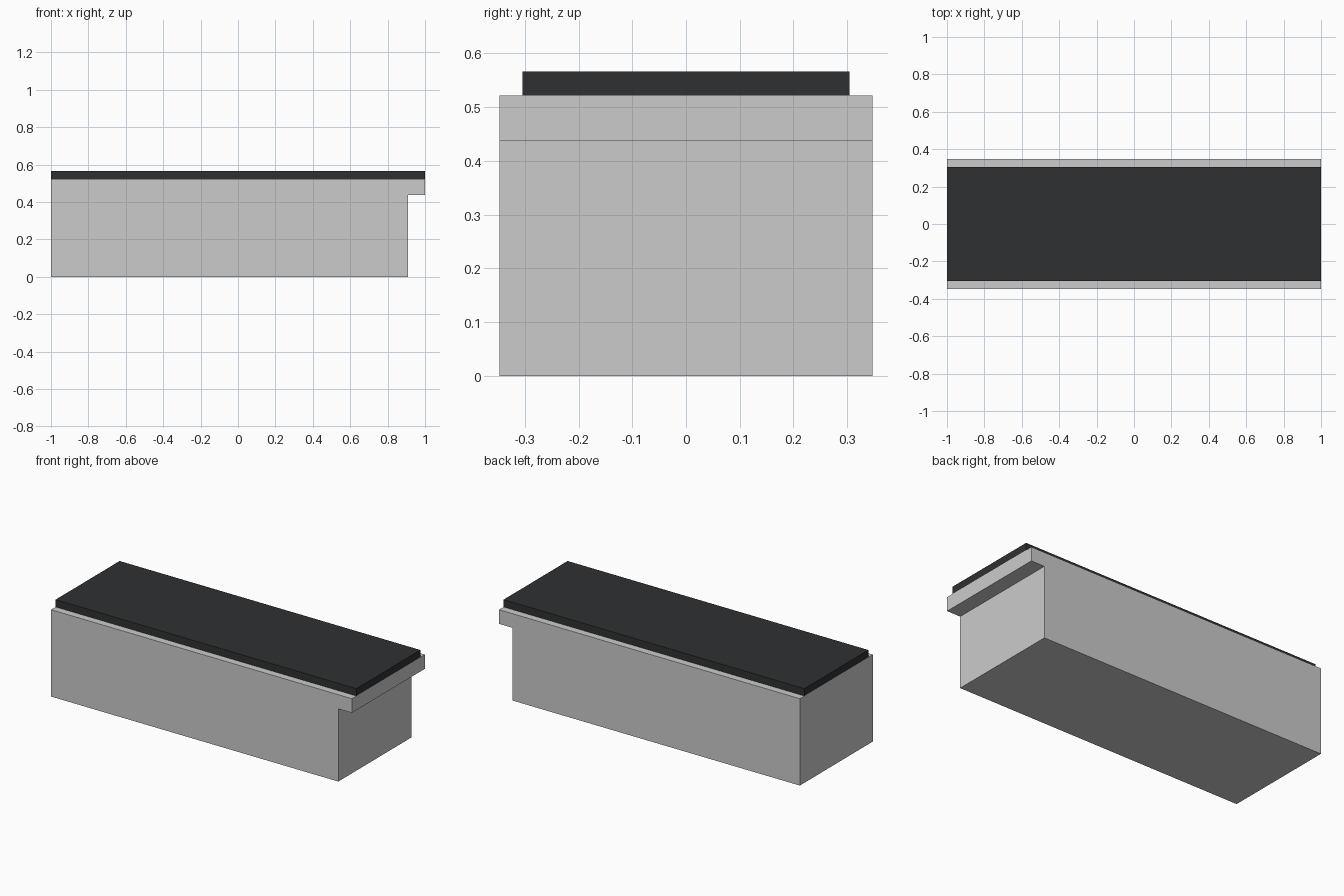
import bpy, bmesh

if "Cube" in bpy.data.objects:
    bpy.data.objects.remove(bpy.data.objects["Cube"])


def extrude_profile(name, points, half_depth):
    """Extrude an x-z profile symmetrically along y."""
    bm = bmesh.new()
    face = bm.faces.new([bm.verts.new((x, -half_depth, z)) for x, z in points])
    new = bmesh.ops.extrude_face_region(bm, geom=[face])["geom"]
    verts = [v for v in new if isinstance(v, bmesh.types.BMVert)]
    bmesh.ops.translate(bm, verts=verts, vec=(0, 2 * half_depth, 0))
    bmesh.ops.recalc_face_normals(bm, faces=bm.faces)
    mesh = bpy.data.meshes.new(name)
    bm.to_mesh(mesh)
    bm.free()
    obj = bpy.data.objects.new(name, mesh)
    bpy.context.collection.objects.link(obj)
    return obj


# Main block with an overhanging lip at the right end
extrude_profile("body", [(-1, 0), (0.91, 0), (0.91, 0.437), (1, 0.437),
                         (1, 0.522), (-1, 0.522)], 0.347)

# Dark slab on top, inset from the long sides
top = extrude_profile("top_slab", [(-1, 0.522), (1, 0.522),
                                   (1, 0.566), (-1, 0.566)], 0.304)
dark = bpy.data.materials.new("dark_grey")
dark.diffuse_color = (0.028, 0.03, 0.031, 1)
dark.use_nodes = True
dark.node_tree.nodes["Principled BSDF"].inputs["Base Color"].default_value = dark.diffuse_color
top.data.materials.append(dark)
